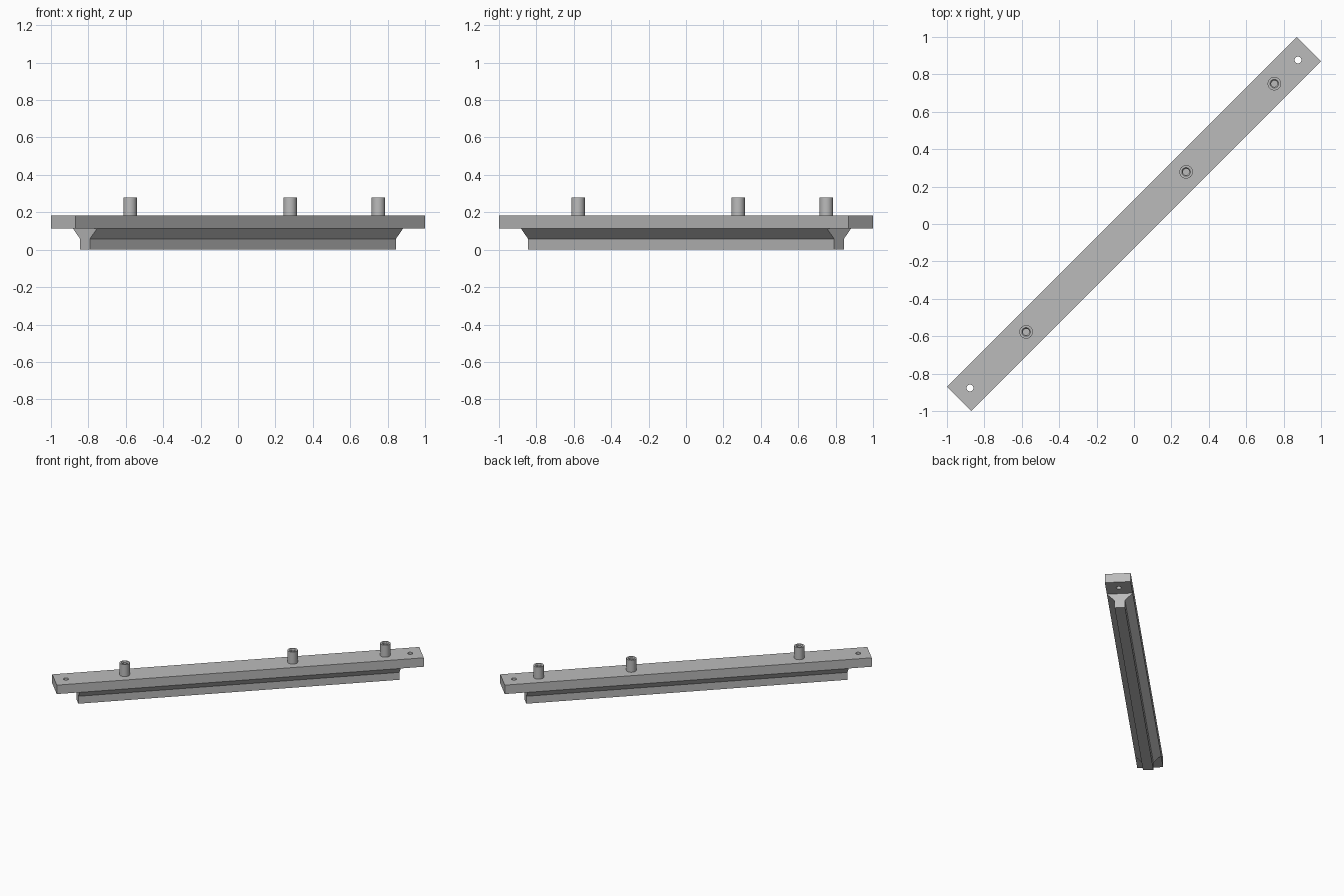
import bpy, bmesh, math
from mathutils import Matrix

cube = bpy.data.objects.get("Cube")
if cube:
    bpy.data.objects.remove(cube, do_unlink=True)

grey = bpy.data.materials.new("plain_grey")
grey.use_nodes = True
GREY = (0.5, 0.5, 0.5, 1)
grey.diffuse_color = GREY
grey.node_tree.nodes["Principled BSDF"].inputs["Base Color"].default_value = GREY

TURN = Matrix.Rotation(math.radians(45), 4, 'Z')   # the bar lies on the diagonal
HALF_WIDTH = 0.092
PLATE_BOTTOM, PLATE_TOP = 0.114, 0.184


def finish(name, bm):
    bmesh.ops.recalc_face_normals(bm, faces=bm.faces)
    bm.transform(TURN)
    mesh = bpy.data.meshes.new(name)
    bm.to_mesh(mesh)
    bm.free()
    mesh.materials.append(grey)
    obj = bpy.data.objects.new(name, mesh)
    bpy.context.collection.objects.link(obj)
    return obj


def extrude_profile(name, profile, half_length):
    """Sweep a closed (across, height) outline along the bar."""
    bm = bmesh.new()
    face = bm.faces.new([bm.verts.new((-half_length, y, z)) for y, z in profile])
    swept = bmesh.ops.extrude_face_region(bm, geom=[face], use_keep_orig=True)
    verts = [v for v in swept["geom"] if isinstance(v, bmesh.types.BMVert)]
    bmesh.ops.translate(bm, verts=verts, vec=(2 * half_length, 0, 0))
    return finish(name, bm)


def lathe(name, profile, along, sides=32):
    """Turn a (radius, height) outline about a vertical axis; ends are capped."""
    bm = bmesh.new()
    rings = []
    for r, z in profile:
        rings.append([bm.verts.new((along + r * math.cos(math.tau * i / sides),
                                    r * math.sin(math.tau * i / sides), z))
                      for i in range(sides)])
    for a, b in zip(rings, rings[1:]):
        for i in range(sides):
            j = (i + 1) % sides
            bm.faces.new((a[i], a[j], b[j], b[i]))
    bm.faces.new(rings[0])
    bm.faces.new(rings[-1])
    return finish(name, bm)


# Top plate
w = HALF_WIDTH
plate = extrude_profile("top_plate", [(-w, PLATE_BOTTOM), (w, PLATE_BOTTOM),
                                      (w, PLATE_TOP), (-w, PLATE_TOP)], 1.322)

# Mounting holes through both plate ends
for along in (-1.24, 1.24):
    cutter = lathe("hole_cutter", [(0.018, 0.05), (0.018, 0.25)], along)
    cutter.hide_render = True
    cut = plate.modifiers.new("mounting_hole", 'BOOLEAN')
    cut.operation = 'DIFFERENCE'
    cut.solver = 'EXACT'
    cut.object = cutter
    bpy.context.view_layer.objects.active = plate
    bpy.ops.object.modifier_apply(modifier=cut.name)
    bpy.data.objects.remove(cutter, do_unlink=True)

# Lower rail: narrow web flaring out to the plate
half = [(0.037, 0), (0.037, 0.058), (w, PLATE_BOTTOM)]
extrude_profile("lower_rail", half + [(-y, z) for y, z in reversed(half)], 1.157)

# Hollow pegs with a chamfered mouth
parts = [plate]
for n, along in enumerate((-0.816, 0.394, 1.061)):
    parts.append(lathe(f"peg_{n + 1}", [(0.036, PLATE_TOP), (0.036, 0.278), (0.023, 0.278),
                                        (0.017, 0.271), (0.017, PLATE_TOP + 0.002)], along))

bpy.ops.object.select_all(action='DESELECT')
for obj in parts:
    obj.select_set(True)
bpy.context.view_layer.objects.active = plate
bpy.ops.object.shade_smooth_by_angle(angle=math.radians(30))
